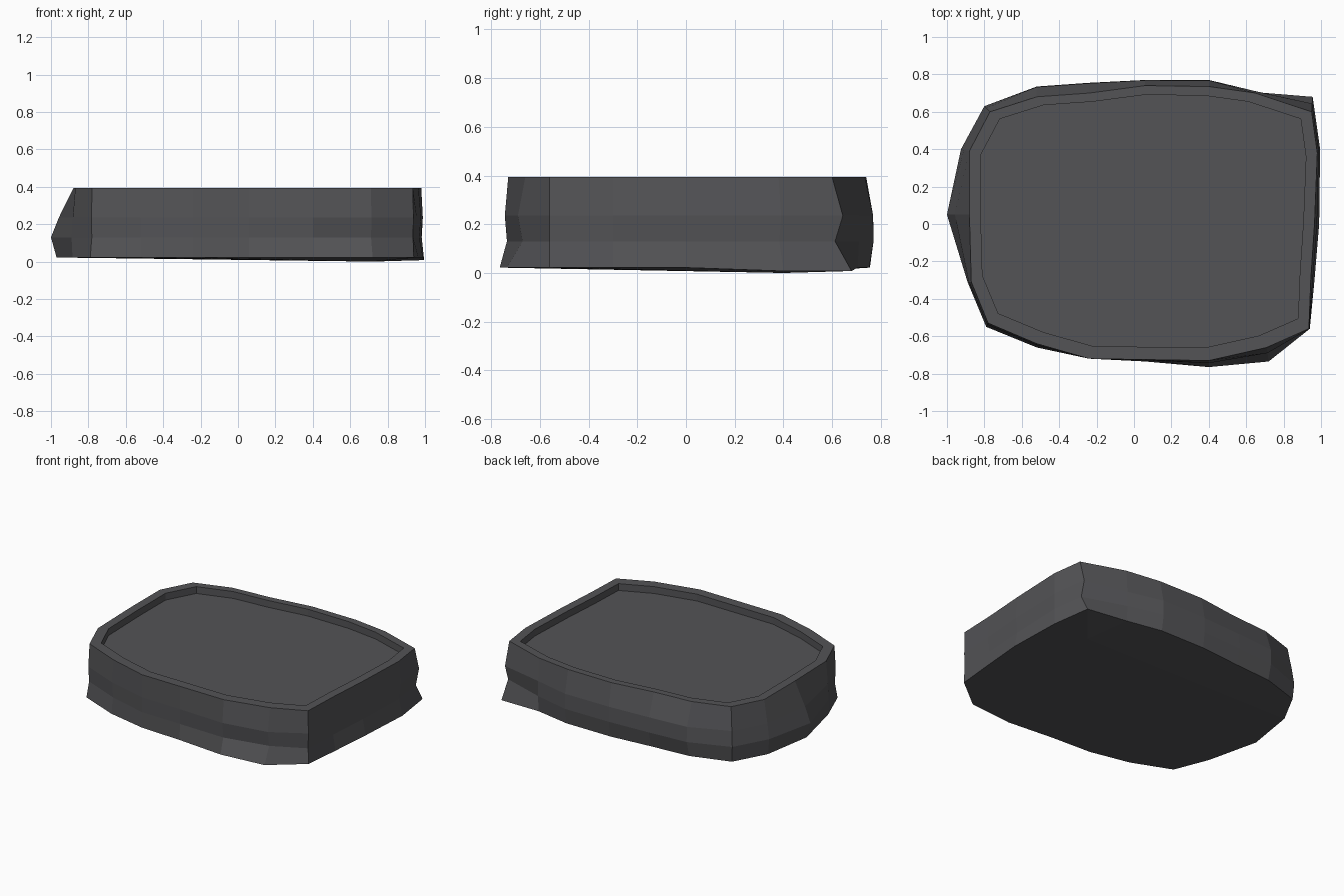
import bpy
import bmesh

if "Cube" in bpy.data.objects:
    bpy.data.objects.remove(bpy.data.objects["Cube"], do_unlink=True)

# One dark grey stone colour
stone = bpy.data.materials.new("dark grey stone")
stone.use_nodes = True
colour = (0.088, 0.088, 0.094, 1)
stone.diffuse_color = colour
stone.node_tree.nodes["Principled BSDF"].inputs["Base Color"].default_value = colour

# Rim outline and widest outline, grouped by side, running clockwise from above
rim_outline = {
    "left": [(-.87, -.31), (-.88, .05), (-.88, .39), (-.77, .6)],
    "back": [(-.52, .68), (-.24, .7), (.06, .74), (.4, .735), (.65, .7)],
    "right": [(.95, .6), (.98, .38), (.965, 0), (.945, -.3), (.935, -.56)],
    "front": [(.71, -.66), (.4, -.73), (.06, -.725), (-.24, -.72), (-.52, -.64), (-.78, -.53)],
}
wide_outline = {
    "left": [(-.89, -.31), (-1, .05), (-.925, .4), (-.8, .63)],
    "back": [(-.52, .735), (-.24, .755), (.06, .77), (.4, .77), (.65, .71)],
    "right": [(.955, .68), (.995, .4), (.99, 0), (.965, -.3), (.94, -.56)],
    "front": [(.72, -.735), (.4, -.765), (.06, -.735), (-.24, -.72), (-.52, -.66), (-.79, -.55)],
}

# Courses up the side: height and how far each side bulges out to the wide outline
courses = [
    (.022, dict(left=.75, back=.5, right=1, front=1)),
    (.13, dict(left=1, back=1, right=.15, front=.15)),
    (.235, dict(left=.65, back=.95, right=.55, front=.4)),
    (.393, dict(left=0, back=0, right=0, front=0)),
]

bm = bmesh.new()


def add_ring(height, bulge):
    ring = []
    for side, points in rim_outline.items():
        for (x, y), (wx, wy) in zip(points, wide_outline[side]):
            f = bulge[side]
            ring.append(bm.verts.new((x + (wx - x) * f, y + (wy - y) * f, height)))
    return ring


def inner_ring(height):
    ring = []
    for points in rim_outline.values():
        for x, y in points:
            ring.append(bm.verts.new((x * .935 + .003, y * .92 + .01, height)))
    return ring


def bridge(lower, upper):
    n = len(lower)
    for i in range(n):
        j = (i + 1) % n
        bm.faces.new((lower[i], lower[j], upper[j], upper[i]))


# Rough side wall, flat rim, inner wall and sunken floor
rings = [add_ring(*course) for course in courses]
rings += [inner_ring(.393), inner_ring(.345)]
for lower, upper in zip(rings, rings[1:]):
    bridge(lower, upper)
bm.faces.new(rings[-1])

# Underside sagging to a low point near the back corner
low_point = bm.verts.new((.72, .4, 0))
for i, v in enumerate(rings[0]):
    bm.faces.new((v, rings[0][i - 1], low_point))
    if v.co.x > .9 and v.co.y > 0:
        v.co.z = .008

bmesh.ops.recalc_face_normals(bm, faces=bm.faces)
mesh = bpy.data.meshes.new("stone_slab")
bm.to_mesh(mesh)
bm.free()
mesh.materials.append(stone)
slab = bpy.data.objects.new("stone_slab", mesh)
bpy.context.collection.objects.link(slab)
